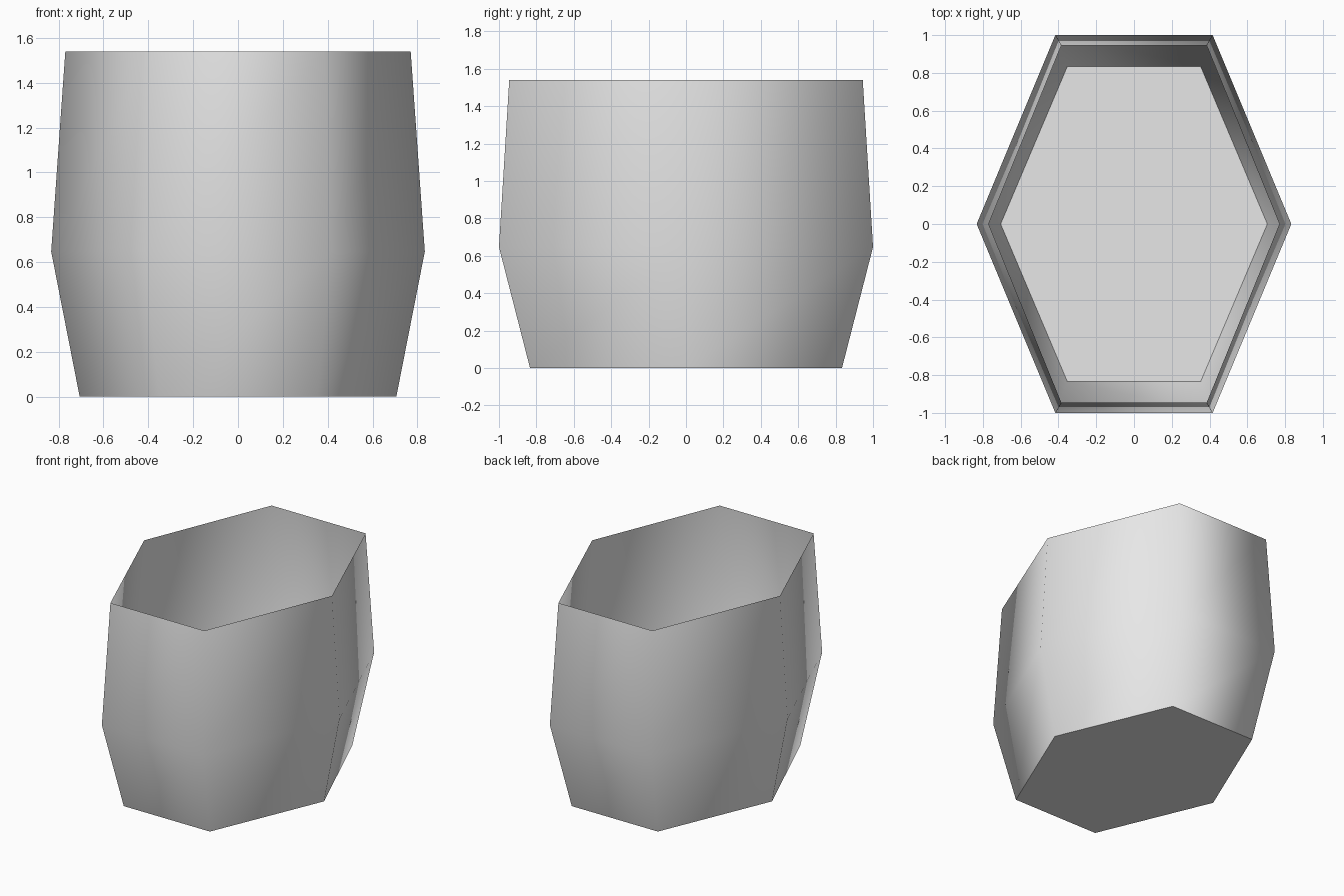
import bpy
import bmesh

if "Cube" in bpy.data.objects:
    bpy.data.objects.remove(bpy.data.objects["Cube"])

# Colour
grey = bpy.data.materials.new("light_grey")
grey.diffuse_color = (0.8, 0.8, 0.8, 1)
grey.use_nodes = True
grey.node_tree.nodes["Principled BSDF"].inputs["Base Color"].default_value = grey.diffuse_color

# Hexagonal rings: height, half width in x, half depth in y
RINGS = [(0.0, 0.706, 0.834), (0.647, 0.833, 1.0), (1.54, 0.77, 0.945)]
HEXAGON = [(1, 0), (0.5, 1), (-0.5, 1), (-1, 0), (-0.5, -1), (0.5, -1)]

bm = bmesh.new()
rings = [[bm.verts.new((x * rx, y * ry, z)) for x, y in HEXAGON]
         for z, rx, ry in RINGS]

# Thin open walls
for low, high in zip(rings, rings[1:]):
    for i in range(6):
        j = (i + 1) % 6
        bm.faces.new((low[i], low[j], high[j], high[i]))

# Flat floor with a crisp edge
floor = bm.faces.new(rings[0][::-1])
for face in bm.faces:
    face.smooth = True
for edge in floor.edges:
    edge.smooth = False

mesh = bpy.data.meshes.new("open_pot")
bm.to_mesh(mesh)
bm.free()
mesh.materials.append(grey)
pot = bpy.data.objects.new("open_pot", mesh)
bpy.context.collection.objects.link(pot)
